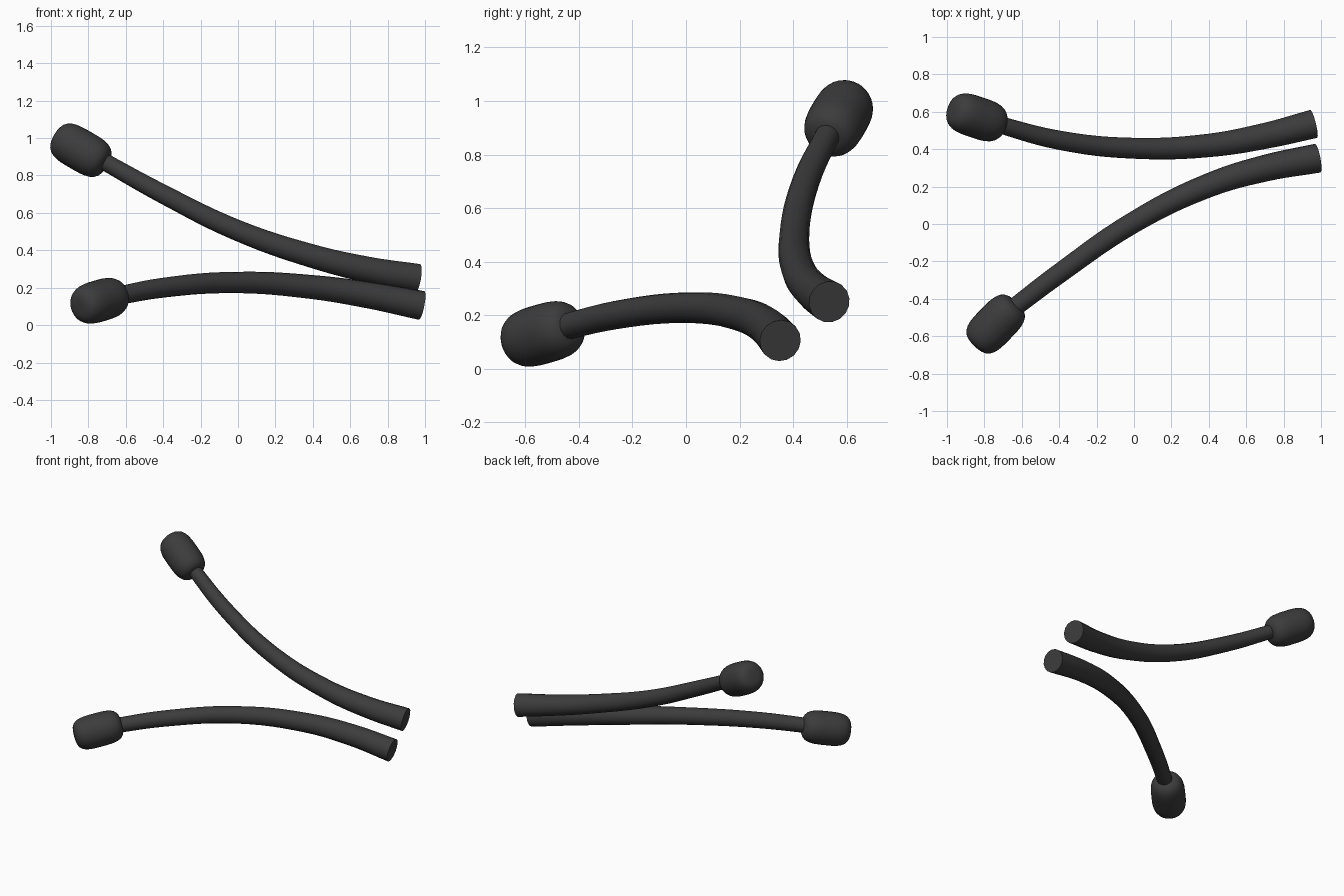
import bpy, bmesh, math
from mathutils import Vector

cube = bpy.data.objects.get("Cube")
if cube:
    bpy.data.objects.remove(cube, do_unlink=True)

# Single dark rubber colour
rubber = bpy.data.materials.new("dark_grey_rubber")
rubber.use_nodes = True
grey = (0.045, 0.045, 0.045, 1)
rubber.diffuse_color = grey
shader = rubber.node_tree.nodes["Principled BSDF"]
shader.inputs["Base Color"].default_value = grey
shader.inputs["Roughness"].default_value = 0.7


def add_arm(name, points, radii):
    """Tapered round tube swept through the points, closed with flat ends."""
    curve = bpy.data.curves.new(name, "CURVE")
    curve.dimensions = "3D"
    curve.bevel_depth = 1
    curve.bevel_resolution = 6
    curve.resolution_u = 6
    curve.use_fill_caps = True
    spline = curve.splines.new("BEZIER")
    spline.bezier_points.add(len(points) - 1)
    for knot, co, radius in zip(spline.bezier_points, points, radii):
        knot.co = co
        knot.radius = radius
        knot.handle_left_type = knot.handle_right_type = "AUTO"
    obj = bpy.data.objects.new(name, curve)
    bpy.context.collection.objects.link(obj)
    bpy.ops.object.select_all(action="DESELECT")
    obj.select_set(True)
    bpy.context.view_layer.objects.active = obj
    bpy.ops.object.convert(target="MESH")
    obj = bpy.context.view_layer.objects.active
    obj.data.materials.clear()
    obj.data.materials.append(rubber)
    bpy.ops.object.shade_smooth()


def add_tip(name, centre, direction, half_length=0.16, radius=0.111, power=3.5):
    """Rounded barrel: a sphere squared off towards a cylinder."""
    bm = bmesh.new()
    bmesh.ops.create_uvsphere(bm, u_segments=32, v_segments=24, radius=1)
    for v in bm.verts:
        ring = math.hypot(v.co.x, v.co.y)
        scale = (ring ** power + abs(v.co.z) ** power) ** (-1 / power)
        v.co = v.co * scale
        v.co = (v.co.x * radius, v.co.y * radius, v.co.z * half_length)
    for f in bm.faces:
        f.smooth = True
    mesh = bpy.data.meshes.new(name)
    bm.to_mesh(mesh)
    bm.free()
    mesh.materials.append(rubber)
    obj = bpy.data.objects.new(name, mesh)
    obj.location = centre
    obj.rotation_euler = Vector(direction).to_track_quat("Z", "Y").to_euler()
    bpy.context.collection.objects.link(obj)


# Upper arm, rising towards its tip
add_arm("upper_arm",
        [(-0.77, 0.545, 0.905), (-0.4, 0.448, 0.70), (0, 0.405, 0.505),
         (0.4, 0.42, 0.368), (0.7, 0.471, 0.295), (0.96, 0.535, 0.25)],
        [0.045, 0.051, 0.056, 0.063, 0.07, 0.078])
add_tip("upper_tip", (-0.84, 0.57, 0.935), (-0.83, 0.28, 0.48))

# Lower arm, arching sideways
add_arm("lower_arm",
        [(-0.69, -0.485, 0.147), (-0.4, -0.265, 0.2), (0, 0.01, 0.228),
         (0.4, 0.207, 0.203), (0.7, 0.298, 0.16), (0.982, 0.352, 0.105)],
        [0.049, 0.053, 0.057, 0.064, 0.071, 0.078])
add_tip("lower_tip", (-0.74, -0.535, 0.13), (-0.68, -0.70, -0.2))
